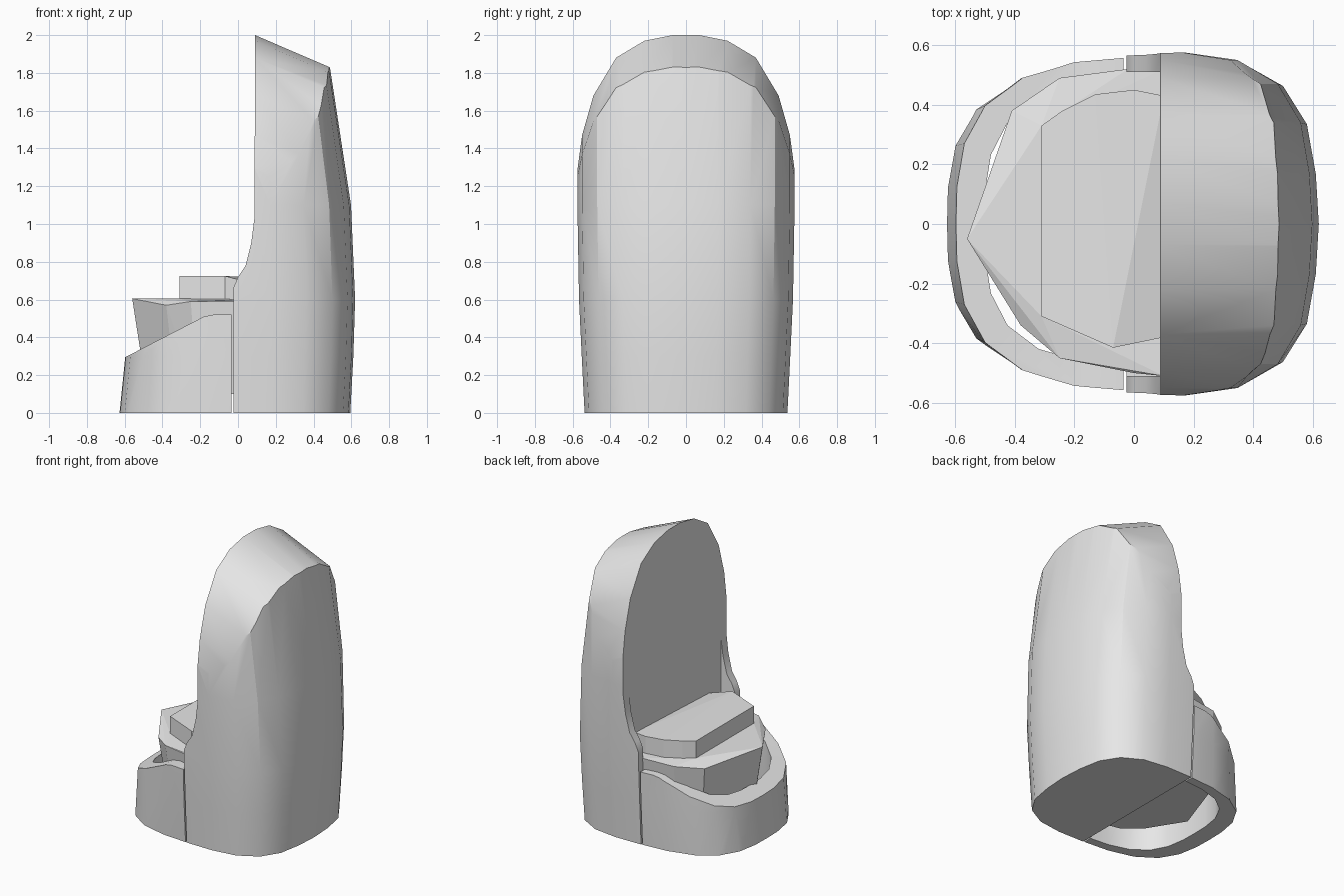
import bpy, bmesh

cube = bpy.data.objects.get("Cube")
if cube:
    bpy.data.objects.remove(cube, do_unlink=True)

grey = bpy.data.materials.new("light grey")
grey.use_nodes = True
grey.diffuse_color = (0.8, 0.8, 0.8, 1)
grey.node_tree.nodes["Principled BSDF"].inputs["Base Color"].default_value = (0.8, 0.8, 0.8, 1)


def make_object(name, bm):
    bmesh.ops.recalc_face_normals(bm, faces=bm.faces)
    mesh = bpy.data.meshes.new(name)
    bm.to_mesh(mesh)
    bm.free()
    mesh.materials.append(grey)
    obj = bpy.data.objects.new(name, mesh)
    bpy.context.collection.objects.link(obj)
    return obj


def loft(name, rings):
    """Closed solid through rings of equal point count."""
    bm = bmesh.new()
    loops = [[bm.verts.new(p) for p in ring] for ring in rings]
    n = len(loops[0])
    for a, b in zip(loops, loops[1:]):
        for i in range(n):
            j = (i + 1) % n
            bm.faces.new((a[i], a[j], b[j], b[i]))
    bm.faces.new(loops[0])
    bm.faces.new(loops[-1])
    return make_object(name, bm)


def hull(name, top, bottom):
    bm = bmesh.new()
    for p in top + bottom:
        bm.verts.new(p)
    bmesh.ops.convex_hull(bm, input=bm.verts)
    return make_object(name, bm)


def side_prism(profile, width):
    return loft("cutter", [[(x, y, z) for x, z in profile] for y in (-width, width)])


def plan_loft(name, half, levels):
    """Mirror a half plan across y and stack it at (z, x scale, y scale)."""
    plan = half + [(x, -y) for x, y in reversed(half) if y > 0]
    return loft(name, [[(x * sx, y * sy, z) for x, y in plan] for z, sx, sy in levels])


def combine(obj, other, operation):
    mod = obj.modifiers.new("cut", 'BOOLEAN')
    mod.operation, mod.solver, mod.object = operation, 'EXACT', other
    select(obj)
    bpy.ops.object.modifier_apply(modifier=mod.name)
    bpy.data.objects.remove(other, do_unlink=True)


def select(obj):
    bpy.ops.object.select_all(action='DESELECT')
    obj.select_set(True)
    bpy.context.view_layer.objects.active = obj


# Tall back shell: rounded plan, narrowing upward
back_plan = [(-.2, .57), (.18, .575), (.36, .55), (.5, .47), (.58, .34), (.61, .17), (.62, 0)]
back = plan_loft("back_shell", back_plan, [
    (-.1, .95, .925), (.3, .985, .96), (.6, 1, .985), (1.1, .965, 1), (1.83, .785, 1), (2.2, .7, 1)])

# Arched top that slopes down to the outside
half_arch = [(.62, -.2), (.61, 1), (.573, 1.3), (.55, 1.47), (.49, 1.68), (.37, 1.88), (.22, 1.97), (.07, 2)]
arch = half_arch + [(-y, z) for y, z in reversed(half_arch)]
combine(back, loft("cutter", [[(x, y, z - .43 * (x - .09)) for y, z in arch] for x in (-.3, .8)]),
        'INTERSECT')

# Curved front edge of the shell
edge = [(-.025, 0), (.8, 0), (.8, 2.3), (.09, 2.3), (.088, 1.04), (.07, .9), (.04, .78), (0, .72), (-.025, .66)]
combine(back, side_prism(edge, .8), 'INTERSECT')

# Recess between the side wings
combine(back, side_prism([(-.2, .5), (.087, .5), (.087, 1.03), (-.2, 1.03)], .51), 'DIFFERENCE')

# Horseshoe base wall with a sloping rim
base_plan = [(.1, .57), (-.03, .57), (-.22, .555), (-.4, .505), (-.53, .41), (-.6, .28), (-.625, .13), (-.628, 0)]
base = plan_loft("base_wall", base_plan, [(-.1, 1.015, .925), (.3, .95, .965), (.7, .89, .99)])
rim = [(-.8, 0), (-.035, 0), (-.035, .52), (-.13, .52), (-.18, .51), (-.5, .345), (-.6, .293), (-.8, .2)]
combine(base, side_prism(rim, .8), 'INTERSECT')
combine(base, plan_loft("cutter", base_plan, [(-.2, .8, .83), (.8, .8, .83)]), 'DIFFERENCE')

# Faceted seat block
seat_top = [(.1, .52, .6), (-.02, .52, .6), (-.25, .49, .59), (-.41, .38, .575), (-.56, -.05, .605),
            (-.38, -.34, .57), (-.25, -.45, .59), (0, -.5, .59), (.1, -.51, .6),
            (-.31, .33, .605), (-.31, -.31, .605)]
seat = hull("seat_block", seat_top, [(x * .86, y * .86, .1) for x, y, z in seat_top])

# Cushion with its back corner folded down
cushion_top = [(-.31, .33, .725), (-.24, .38, .725), (-.13, .435, .725), (0, .45, .72), (.1, .43, .715),
               (.1, -.38, .68), (.04, -.39, .69), (-.07, -.415, .725), (-.31, -.31, .725)]
cushion = hull("seat_cushion", cushion_top, [(x, y, .56) for x, y, z in cushion_top])

# Smooth the curved shells, keep the seat faceted
for shell in (back, base):
    select(shell)
    bpy.ops.object.shade_smooth_by_angle(angle=.5)
